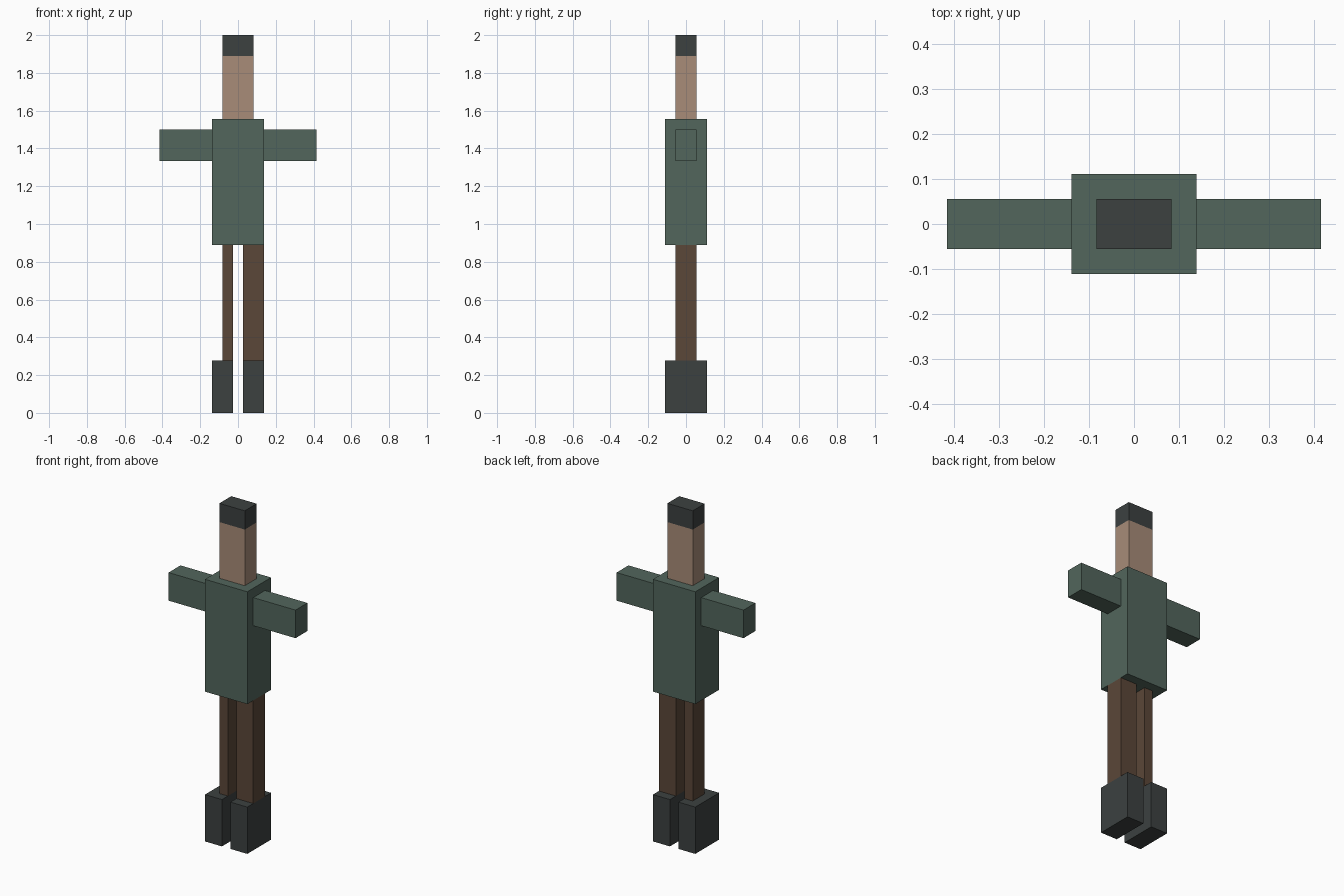
import bpy
from mathutils import Vector

cube = bpy.data.objects.get("Cube")
if cube:
    bpy.data.objects.remove(cube, do_unlink=True)

U = 2 / 72  # one modelling block


def material(name, rgb):
    """Flat material from 0-255 screen colour values."""
    linear = [((c / 255 + 0.055) / 1.055) ** 2.4 for c in rgb]
    mat = bpy.data.materials.new(name)
    mat.use_nodes = True
    mat.diffuse_color = (*linear, 1)
    bsdf = mat.node_tree.nodes["Principled BSDF"]
    bsdf.inputs["Base Color"].default_value = (*linear, 1)
    return mat


def box(name, low, high, mat):
    """Box between two corners given in blocks."""
    low, high = Vector(low) * U, Vector(high) * U
    bpy.ops.mesh.primitive_cube_add(size=1, location=(low + high) / 2)
    obj = bpy.context.object
    obj.name = name
    obj.scale = high - low
    bpy.ops.object.transform_apply(location=False, rotation=False, scale=True)
    obj.data.materials.append(mat)
    return obj


green = material("green cloth", (82, 102, 92))
skin = material("skin", (168, 140, 120))
brown = material("brown trousers", (91, 71, 56))
charcoal = material("charcoal", (60, 65, 64))

# Head and torso
box("hair", (-3, -2, 68), (3, 2, 72), charcoal)
box("head", (-3, -2, 56), (3, 2, 68), skin)
box("torso", (-5, -4, 32), (5, 4, 56), green)

# Arms
box("left_arm", (5, -2, 48), (15, 2, 54), green)
box("right_arm", (-15, -2, 48), (-5, 2, 54), green)

# Legs: the right one is narrower
box("left_leg", (1, -2, 10), (5, 2, 32), brown)
box("right_leg", (-3, -2, 10), (-1, 2, 32), brown)

# Boots
box("left_boot", (1, -4, 0), (5, 4, 10), charcoal)
box("right_boot", (-5, -4, 0), (-1, 4, 10), charcoal)
